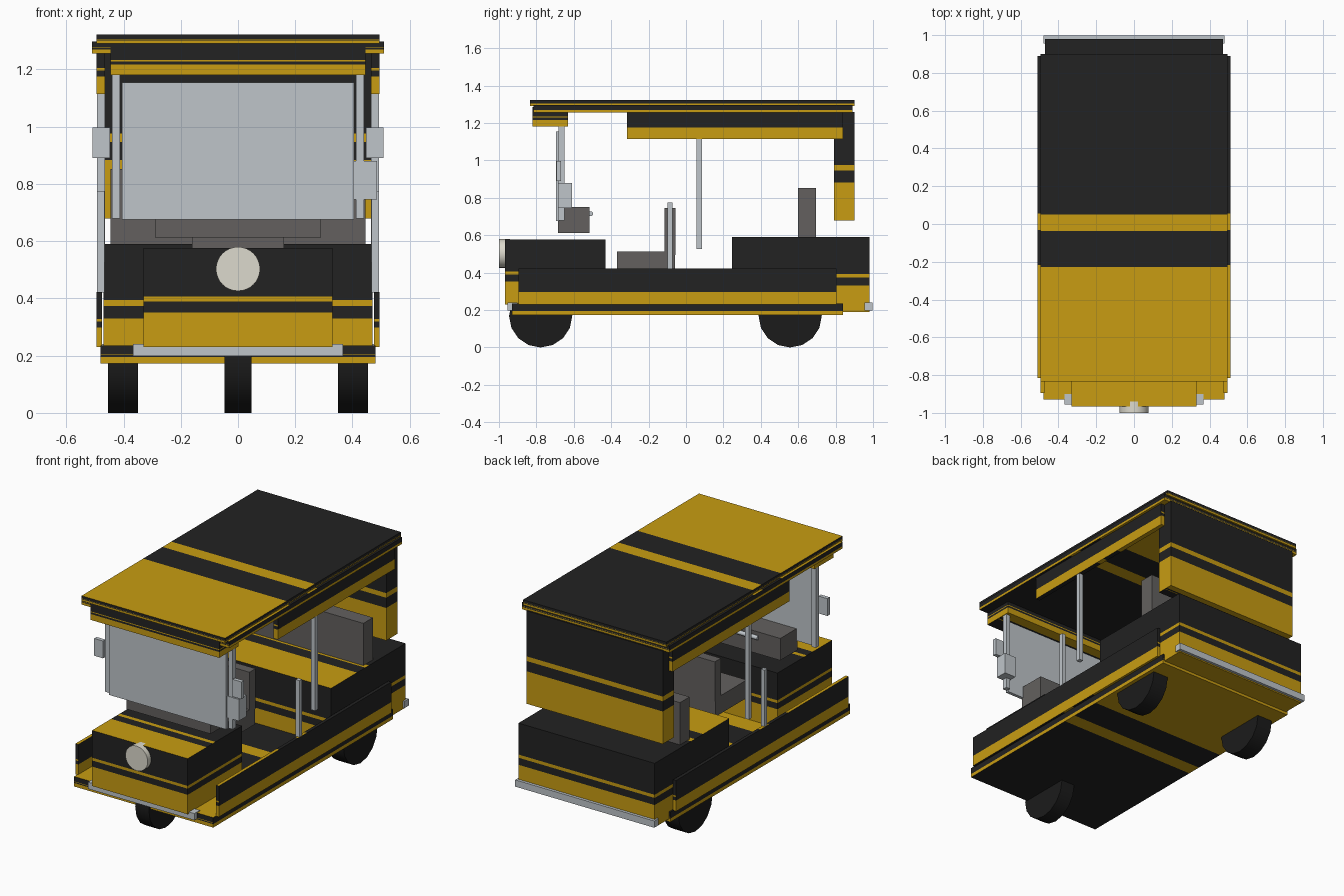
import bpy, bmesh, math
from mathutils import Vector, Matrix

cube = bpy.data.objects.get("Cube")
if cube:
    bpy.data.objects.remove(cube, do_unlink=True)


def material(name, rgb):
    m = bpy.data.materials.new(name)
    m.use_nodes = True
    m.diffuse_color = (*rgb, 1)
    bsdf = next(n for n in m.node_tree.nodes if n.type == 'BSDF_PRINCIPLED')
    bsdf.inputs["Base Color"].default_value = (*rgb, 1)
    return m


GOLD = material("gold paint", (0.58, 0.335, 0.006))
BLACK = material("black paint", (0.016, 0.016, 0.016))
SILVER = material("light grey metal", (0.52, 0.56, 0.59))
GREY = material("dark grey upholstery", (0.125, 0.118, 0.114))
TYRE = material("tyre rubber", (0.011, 0.011, 0.011))
CREAM = material("lamp cream", (0.72, 0.70, 0.61))

BANDS = (0.35, 0.46, 0.51)   # gold | black | gold | black


def finish(bm, name, mats):
    me = bpy.data.meshes.new(name)
    bm.to_mesh(me)
    bm.free()
    for m in mats:
        me.materials.append(m)
    ob = bpy.data.objects.new(name, me)
    bpy.context.collection.objects.link(ob)
    return ob


def cuboid(x, y, z):
    bm = bmesh.new()
    bmesh.ops.create_cube(bm, size=1)
    lo, hi = Vector((x[0], y[0], z[0])), Vector((x[1], y[1], z[1]))
    bm.transform(Matrix.Translation((lo + hi) / 2) @ Matrix.Diagonal((*(hi - lo), 1)))
    return bm, lo, hi


def box(name, x, y, z, mat):
    return finish(cuboid(x, y, z)[0], name, [mat])


def striped_box(name, x, y, z, side_stripe=True):
    """Box with painted bands: by height on its walls, by length on top and bottom."""
    bm, lo, hi = cuboid(x, y, z)
    size = hi - lo
    cuts = [(2, f) for f in BANDS] + [(1, f) for f in BANDS] + [(1, 1 - f) for f in BANDS]
    for axis, f in cuts:
        normal = Vector((0, 0, 0))
        normal[axis] = 1
        bmesh.ops.bisect_plane(bm, geom=bm.verts[:] + bm.edges[:] + bm.faces[:],
                               plane_co=lo + size * f, plane_no=normal)
    bm.normal_update()
    for face in bm.faces:
        c = face.calc_center_median() - lo
        n = face.normal
        if n.z > 0.5:
            t = c.y / size.y
        elif n.z < -0.5:
            t = 1 - c.y / size.y
        else:
            t = c.z / size.z
        thin = BANDS[1] < t < BANDS[2] and (side_stripe or abs(n.x) < 0.5)
        face.material_index = 0 if t < BANDS[0] or thin else 1
    return finish(bm, name, [GOLD, BLACK])


def cylinder(name, centre, radius, length, axis, sides, mat):
    bm = bmesh.new()
    bmesh.ops.create_cone(bm, cap_ends=True, segments=sides, radius1=radius,
                          radius2=radius, depth=length)
    turn = Matrix.Rotation(math.pi / 2, 4, 'Y' if axis == 'x' else 'X')
    bm.transform(Matrix.Translation(centre) @ turn)
    ob = finish(bm, name, [mat])
    bpy.ops.object.select_all(action='DESELECT')
    ob.select_set(True)
    bpy.context.view_layer.objects.active = ob
    bpy.ops.object.shade_smooth_by_angle(angle=math.radians(40))
    return ob


def sym(w):
    return (-w, w)


# Body
striped_box("floor", sym(0.48), (-0.93, 0.84), (0.173, 0.235), False)
striped_box("hood", sym(0.33), (-0.967, -0.43), (0.23, 0.577))
striped_box("rear_base", sym(0.47), (0.245, 0.98), (0.19, 0.59))
striped_box("rear_canopy", sym(0.47), (0.79, 0.90), (0.68, 1.26))

# Roof
striped_box("roof_top", sym(0.495), (-0.835, 0.90), (1.29, 1.322))
striped_box("roof_edge", sym(0.51), (-0.815, 0.89), (1.256, 1.297), False)
striped_box("roof_header", sym(0.445), (-0.82, -0.63), (1.18, 1.285))

# Seats and dashboard
box("rear_backrest", sym(0.445), (0.60, 0.695), (0.58, 0.853), GREY)
box("driver_cushion", sym(0.16), (-0.37, -0.06), (0.40, 0.512), GREY)
box("driver_backrest", sym(0.16), (-0.115, -0.055), (0.495, 0.745), GREY)
box("dashboard", sym(0.29), (-0.685, -0.515), (0.613, 0.75), GREY)
cylinder("handlebar", (0, -0.51, 0.715), 0.013, 0.28, 'x', 12, SILVER)

# Windscreen, lamp and bumpers
box("windscreen", sym(0.405), (-0.695, -0.675), (0.675, 1.155), SILVER)
cylinder("headlamp", (0, -0.97, 0.503), 0.077, 0.06, 'y', 32, CREAM)
box("front_bumper", sym(0.367), (-0.955, -0.90), (0.198, 0.24), SILVER)
box("rear_bumper", sym(0.48), (0.955, 0.998), (0.198, 0.24), SILVER)
box("side_box", (0.405, 0.485), (-0.685, -0.61), (0.745, 0.88), SILVER)

# Parts on both sides
for side, s in (("left", 1), ("right", -1)):
    def pair(a, b):
        return tuple(sorted((a * s, b * s)))
    striped_box(side + "_side_panel", pair(0.475, 0.495), (-0.895, 0.805), (0.23, 0.423), False)
    striped_box(side + "_roof_valance", pair(0.465, 0.495), (-0.315, 0.84), (1.115, 1.29), False)
    box(side + "_windscreen_pillar", pair(0.412, 0.441), (-0.682, -0.65), (0.68, 1.19), SILVER)
    box(side + "_mirror", pair(0.447, 0.508), (-0.692, -0.668), (0.89, 0.998), SILVER)
    box(side + "_short_pole", pair(0.467, 0.492), (-0.098, -0.073), (0.42, 0.775), SILVER)
    box(side + "_tall_pole", pair(0.465, 0.493), (0.057, 0.085), (0.527, 1.26), SILVER)
    cylinder(side + "_rear_wheel", (0.402 * s, 0.557, 0.169), 0.169, 0.106, 'x', 16, TYRE)

cylinder("front_wheel", (0, -0.777, 0.169), 0.169, 0.094, 'x', 16, TYRE)
